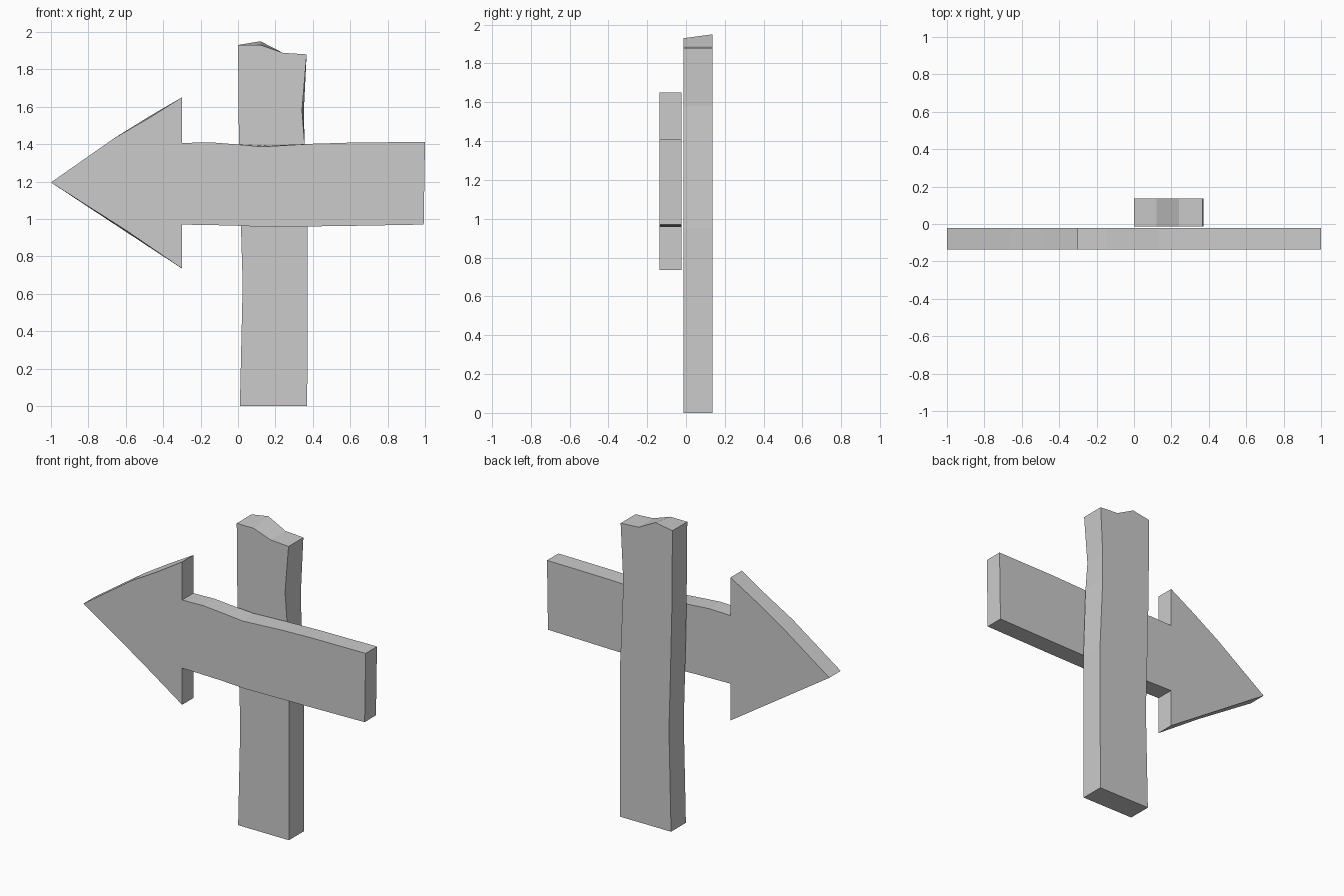
import bpy, bmesh

if "Cube" in bpy.data.objects:
    bpy.data.objects.remove(bpy.data.objects["Cube"])


def plank(name, outline, y_front, y_back, back_shift=None):
    """Extrude an x/z outline from front to back; back_shift nudges single back corners."""
    back_shift = back_shift or {}
    bm = bmesh.new()
    front = [bm.verts.new((x, y_front, z)) for x, z in outline]
    back = []
    for i, (x, z) in enumerate(outline):
        dx, dz = back_shift.get(i, (0, 0))
        back.append(bm.verts.new((x + dx, y_back, z + dz)))
    bm.faces.new(front)
    bm.faces.new(back[::-1])
    n = len(outline)
    for i in range(n):
        j = (i + 1) % n
        bm.faces.new((front[i], back[i], back[j], front[j]))
    bmesh.ops.recalc_face_normals(bm, faces=bm.faces)
    mesh = bpy.data.meshes.new(name)
    bm.to_mesh(mesh)
    bm.free()
    obj = bpy.data.objects.new(name, mesh)
    bpy.context.collection.objects.link(obj)
    return obj


# Upright post with a broken top and slightly warped sides
post = [(0.01, 0), (0.37, 0), (0.372, 0.95), (0.356, 1.4), (0.342, 1.58),
        (0.367, 1.88), (0.24, 1.888), (0.12, 1.93), (0, 1.93),
        (0.005, 1.4), (0.016, 0.95), (0.025, 0.65)]
plank("post", post, -0.013, 0.137,
      {3: (-0.004, 0), 4: (0.01, 0), 7: (0, 0.02)})

# Arrow board pointing left, with wavy hand-cut edges
arrow = [(-1, 1.195), (-0.6, 0.94), (-0.3, 0.735), (-0.3, 0.97),
         (-0.03, 0.965), (0.15, 0.957), (0.6, 0.963), (0.993, 0.97),
         (1, 1.412), (0.6, 1.408), (0.4, 1.402), (0.13, 1.386),
         (0, 1.398), (-0.15, 1.41), (-0.3, 1.406), (-0.3, 1.65),
         (-0.48, 1.537), (-0.66, 1.433)]
plank("arrow_board", arrow, -0.137, -0.022,
      {1: (0, -0.008), 11: (0, 0.005), 16: (0, 0.008)})
